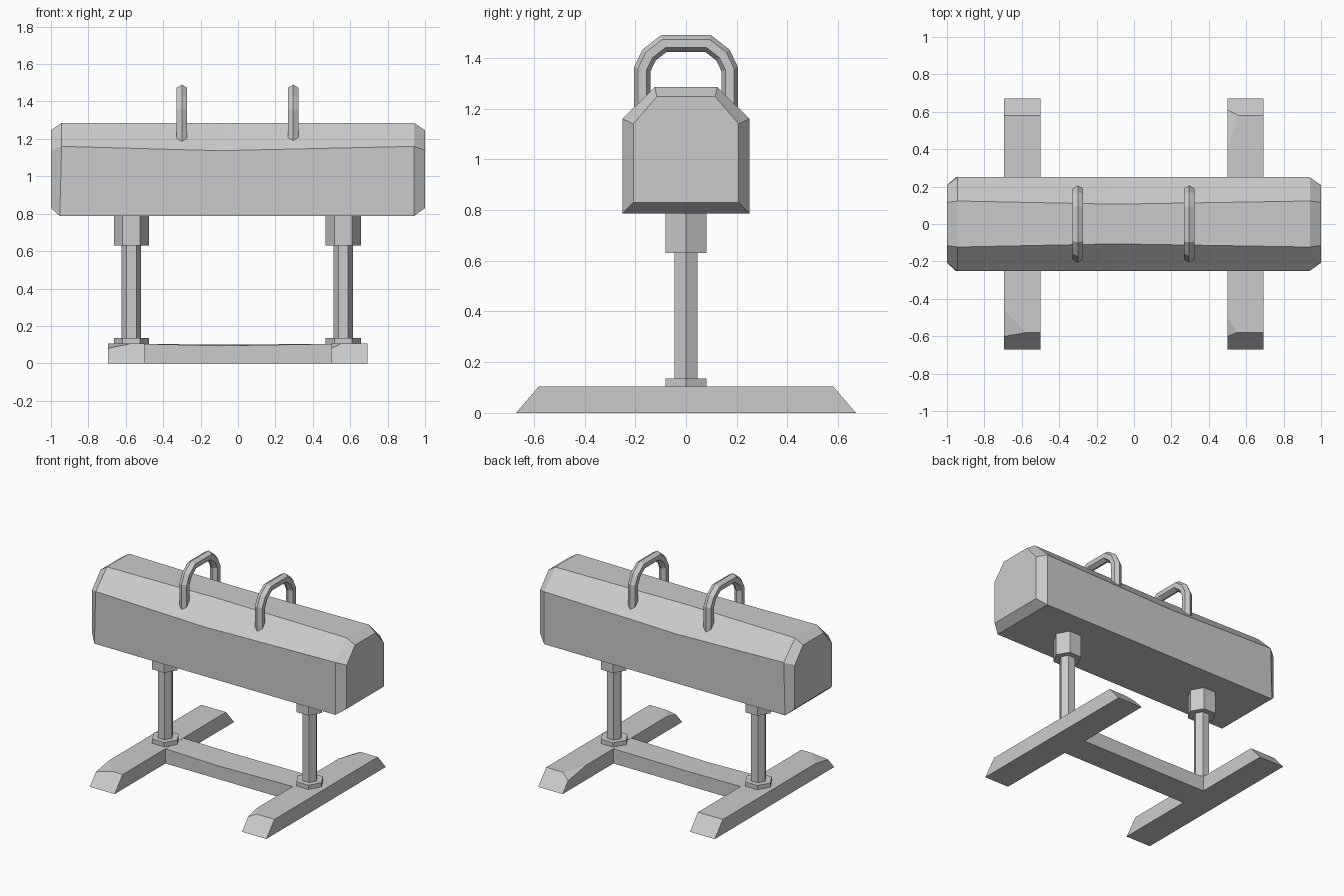
import bpy, bmesh
from math import cos, sin, pi
from mathutils import Vector

cube = bpy.data.objects.get("Cube")
if cube:
    bpy.data.objects.remove(cube, do_unlink=True)

grey = bpy.data.materials.new("plain grey")
grey.use_nodes = True
grey.diffuse_color = (0.6, 0.6, 0.6, 1)
grey.node_tree.nodes["Principled BSDF"].inputs["Base Color"].default_value = (0.6, 0.6, 0.6, 1)


def loft(name, rings, chips=()):
    """Skin a row of matching rings, cap the ends, then slice off any chipped corners."""
    bm = bmesh.new()
    rows = [[bm.verts.new(p) for p in ring] for ring in rings]
    for a, b in zip(rows, rows[1:]):
        for i in range(len(a)):
            j = (i + 1) % len(a)
            bm.faces.new((a[i], a[j], b[j], b[i]))
    bm.faces.new(rows[0])
    bm.faces.new(rows[-1])
    bmesh.ops.recalc_face_normals(bm, faces=bm.faces)
    for p, q, r in chips:
        p, q, r = Vector(p), Vector(q), Vector(r)
        normal = (q - p).cross(r - p)
        if normal.z < 0:
            normal = -normal
        geom = bm.verts[:] + bm.edges[:] + bm.faces[:]
        cut = bmesh.ops.bisect_plane(bm, geom=geom, plane_co=p, plane_no=normal, clear_outer=True)
        edges = [e for e in cut["geom_cut"] if isinstance(e, bmesh.types.BMEdge)]
        bmesh.ops.holes_fill(bm, edges=edges)
    bmesh.ops.recalc_face_normals(bm, faces=bm.faces)
    mesh = bpy.data.meshes.new(name)
    bm.to_mesh(mesh)
    bm.free()
    mesh.materials.append(grey)
    obj = bpy.data.objects.new(name, mesh)
    bpy.context.collection.objects.link(obj)
    return obj


def hex_prism(name, x, radius, z0, z1):
    corners = [(x + radius * cos(i * pi / 3), radius * sin(i * pi / 3)) for i in range(6)]
    return loft(name, [[(cx, cy, z) for cx, cy in corners] for z in (z0, z1)])


def body_ring(x, half, bottom, shoulder, half_top, top, lean=0):
    """Six-sided cross-section; lean shifts the upper corners along x."""
    return [(x, -half, bottom), (x, half, bottom), (x + lean, half, shoulder),
            (x + lean, half_top, top), (x + lean, -half_top, top), (x + lean, -half, shoulder)]


# Padded body with chamfered ends and a slightly worn middle
loft("padded_body", [
    body_ring(-1, 0.208, 0.83, 1.14, 0.115, 1.247),
    body_ring(-0.953, 0.25, 0.787, 1.16, 0.123, 1.286, 0.01),
    body_ring(-0.1, 0.25, 0.787, 1.137, 0.106, 1.286),
    body_ring(0.94, 0.25, 0.787, 1.16, 0.123, 1.286),
    body_ring(1, 0.208, 0.83, 1.14, 0.115, 1.247),
])

# Floor feet with sloped ends and chipped corners
foot_chips = {
    "right": [((-0.695, -0.46, 0.105), (-0.58, -0.575, 0.105), (-0.695, -0.603, 0.08))],
    "left": [((0.5, -0.5, 0.105), (0.55, -0.577, 0.105), (0.5, -0.603, 0.08)),
             ((0.5, 0.41, 0.105), (0.56, 0.583, 0.105), (0.5, 0.613, 0.07))],
}
for side, x0, x1 in (("right", -0.695, -0.5), ("left", 0.5, 0.692)):
    outline = [(-0.67, 0), (0.67, 0), (0.58, 0.105), (-0.58, 0.105)]
    loft(side + "_foot", [[(x, y, z) for y, z in outline] for x in (x0, x1)], foot_chips[side])

# Crossbar joining the feet, dipping a little in the middle
loft("crossbar", [[(x, -0.1, 0), (x, 0.1, 0), (x, 0.1, back), (x, -0.1, front)]
                  for x, back, front in ((-0.51, 0.104, 0.104), (-0.1, 0.1, 0.094), (0.51, 0.104, 0.104))])

# Hexagonal posts with upper and lower collars
for side, x in (("right", -0.57), ("left", 0.563)):
    hex_prism(side + "_post", x, 0.052, 0.1, 0.7)
    hex_prism(side + "_upper_collar", x, 0.094, 0.63, 0.8)
    hex_prism(side + "_lower_collar", x, 0.094, 0.1, 0.135)

# Handles: a hexagonal section swept along an arch with mitred corners
half_arch = [(-0.173, 1.12), (-0.173, 1.355), (-0.145, 1.412), (-0.087, 1.457)]
arch = [Vector(p) for p in half_arch + [(-y, z) for y, z in reversed(half_arch)]]
for side, x in (("right", -0.3), ("left", 0.295)):
    rings = []
    for i, p in enumerate(arch):
        before = (p - arch[max(i - 1, 0)]).normalized() if i else Vector((0, 1))
        after = (arch[i + 1] - p).normalized() if i < len(arch) - 1 else before
        if i == 0:
            before = after
        along = (before + after).normalized()
        out = Vector((-along.y, along.x)) / along.dot(after)
        ring = []
        for k in range(6):
            q = p + out * 0.033 * cos(k * pi / 3)
            ring.append((x + 0.033 * sin(k * pi / 3), q.x, q.y))
        rings.append(ring)
    loft(side + "_handle", rings)
